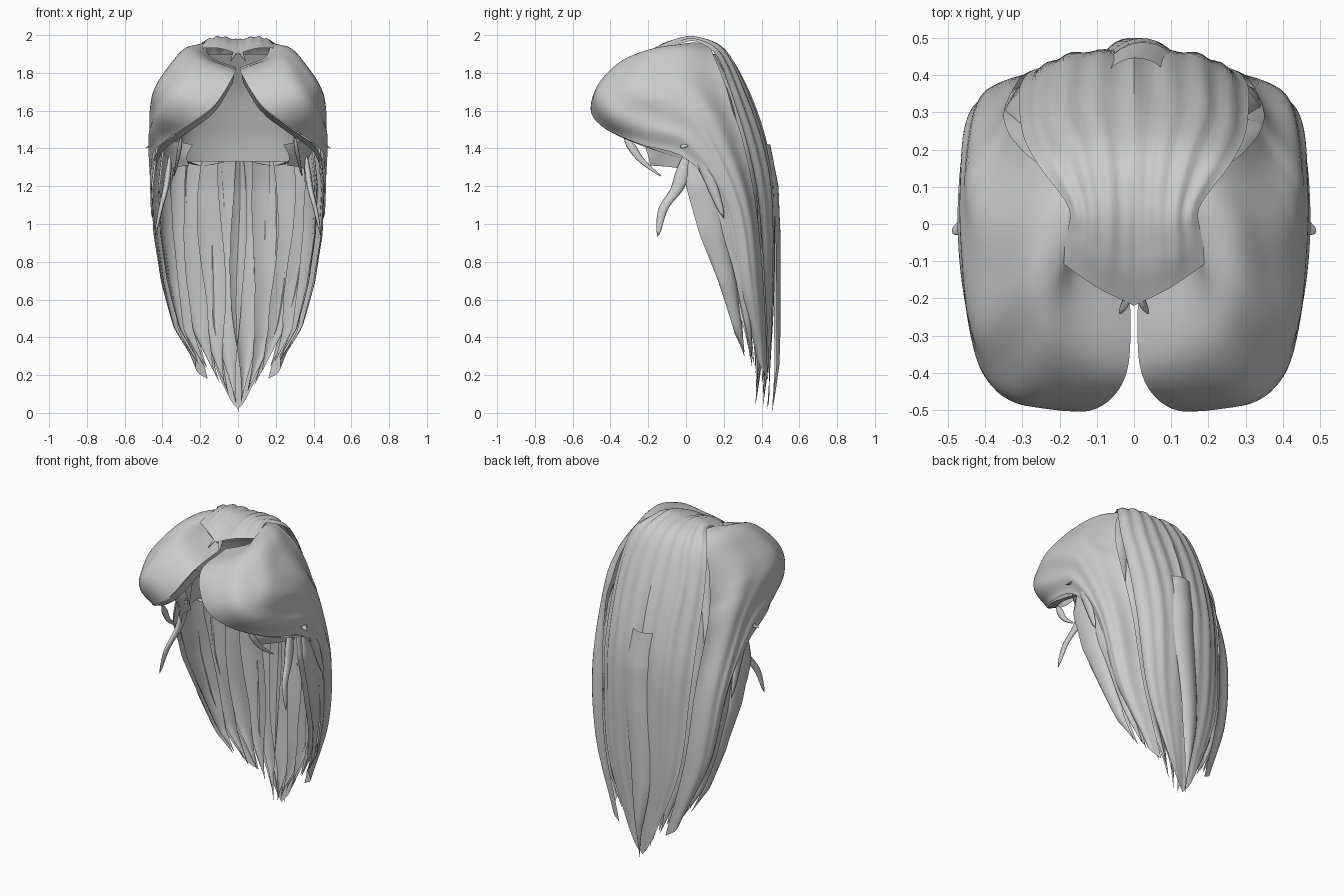
import bpy, bmesh, math, random
from mathutils import Vector

random.seed(4)
cube = bpy.data.objects.get("Cube")
if cube:
    bpy.data.objects.remove(cube, do_unlink=True)

grey = bpy.data.materials.new("hair grey")
grey.use_nodes = True
grey.diffuse_color = (0.6, 0.6, 0.6, 1)
grey.node_tree.nodes["Principled BSDF"].inputs["Base Color"].default_value = (0.6, 0.6, 0.6, 1)


def spline(points, t):
    """Smooth curve through the points, t from 0 to 1."""
    pts = [Vector(p) for p in points]
    n = len(pts) - 1
    i = min(int(t * n), n - 1)
    f = t * n - i
    b, c = pts[i], pts[i + 1]
    a = pts[i - 1] if i else b * 2 - c
    d = pts[i + 2] if i + 2 <= n else c * 2 - b
    return b + ((c - a) + (a * 2 - b * 5 + c * 4 - d) * f + (b * 3 - a - c * 3 + d) * f * f) * f / 2


def sheet(name, surface, nu, nv):
    """Grid of faces over surface(u, v)."""
    bm = bmesh.new()
    rows = [[bm.verts.new(surface(i / nu, j / nv)) for j in range(nv + 1)] for i in range(nu + 1)]
    for r, s in zip(rows, rows[1:]):
        for j in range(nv):
            bm.faces.new((r[j], r[j + 1], s[j + 1], s[j]))
    bmesh.ops.remove_doubles(bm, verts=bm.verts, dist=0.0005)
    bmesh.ops.recalc_face_normals(bm, faces=bm.faces)
    mesh = bpy.data.meshes.new(name)
    bm.to_mesh(mesh)
    bm.free()
    mesh.materials.append(grey)
    for p in mesh.polygons:
        p.use_smooth = True
    ob = bpy.data.objects.new(name, mesh)
    bpy.context.collection.objects.link(ob)


def pair(name, surface, nu, nv):
    """The same sheet on both sides."""
    for side, sx in (("left", 1), ("right", -1)):
        sheet(f"{name}_{side}", lambda u, v: Vector((sx, 1, 1)) * surface(u, v), nu, nv)


def loft(strands, ripple=0.0):
    """Surface across a row of strands, with shallow grooves along the hair."""
    def surface(u, v):
        p = spline([spline(s, v) for s in strands], u)
        groove = ripple * math.sin(u * 23 + v * 3) * math.sin(math.pi * v)
        return p + Vector((p.x, p.y, 0.5)) * groove
    return surface


def wisp(path, width):
    """Tapered lens-shaped strand."""
    def surface(u, v):
        p = spline(path, v)
        r = width * math.sqrt(max(0, 1 - v)) * min(1, 0.4 + 3 * v)
        a = u * math.tau
        return p + Vector((0.45 * r * math.cos(a), r * math.sin(a), 0))
    return surface


# Outline of the long hair: height, half width, back y, front edge y
OUTLINE = [(1.97, 0.18, 0.10, -0.02), (1.9, 0.26, 0.17, -0.02), (1.7, 0.35, 0.29, 0.02),
           (1.45, 0.42, 0.38, 0.02), (1.2, 0.45, 0.43, 0.0), (0.95, 0.44, 0.44, 0.07),
           (0.7, 0.40, 0.44, 0.17), (0.45, 0.34, 0.44, 0.25), (0.25, 0.23, 0.44, 0.30),
           (0.0, 0.05, 0.42, 0.36)]


def shell(a, z, scale=1.0):
    """Point on the hair shell; a is 0 at the back and 1 or -1 at the front edges."""
    z = min(max(z, 0), OUTLINE[0][0])
    for hi, lo in zip(OUTLINE, OUTLINE[1:]):
        if z >= lo[0]:
            f = (hi[0] - z) / (hi[0] - lo[0])
            w, yb, yf = (h + (l - h) * f for h, l in zip(hi[1:], lo[1:]))
            break
    ang = a * math.pi / 2
    c = max(0, math.cos(ang)) ** 0.75
    return Vector((w * scale * math.sin(ang), yf + (yb - yf) * c - (1 - scale) * 0.5 * c, z))


def lock(a0, half, top, tip, scale, lean):
    """Long broad lock with a rounded section, narrowing late to a point."""
    def surface(u, v):
        z = top + (tip - top) * v
        s = u * 2 - 1
        taper = 1 if v < 0.66 else max(0, 1 - ((v - 0.66) / 0.34) ** 1.9)
        a = a0 + s * half * taper + 0.03 * math.sin(v * 7 + a0 * 9)
        a = max(-1.05, min(1.05, a))
        return shell(a, z, scale + (0.05 * (1 - s * s) + lean * s) * taper - 0.03)
    return surface


# Long locks in two layers, with a raised ridge lock down the middle of the back
for layer, count, half, top, scale in (("outer", 6, 0.12, 1.9, 1.0), ("under", 5, 0.15, 1.55, 0.92)):
    for i in range(count):
        a0 = (i + 0.5) / count
        tip = 0.03 + 0.3 * a0
        start = top if a0 < 0.6 else 1.5
        for side, sx in (("left", 1), ("right", -1)):
            sheet(f"{layer}_lock_{i + 1}_{side}",
                  lock(sx * a0, half, start, tip + random.uniform(-0.02, 0.04), scale, sx * 0.03), 10, 40)
sheet("middle_back_lock", lock(0, 0.1, 1.42, 0.0, 1.1, 0.01), 8, 40)

# Inner scalp, ending at the nape
sheet("inner_scalp", lambda u, v: shell(u * 2 - 1, 1.9 - 0.57 * v, 0.8), 24, 12)

# Crown cap, parted in the middle, its locks running down the back to the tips
crown = [[(0, -0.22, 1.9), (0, -0.1, 1.95), (0, 0.05, 1.975), (0, 0.2, 1.92), (0, 0.33, 1.7),
          (0, 0.43, 1.4), (0, 0.465, 1.1), (0, 0.465, 0.6), (0, 0.43, 0.02)],
         [(0.1, -0.17, 1.93), (0.1, -0.07, 1.975), (0.1, 0.05, 1.99), (0.13, 0.2, 1.92), (0.17, 0.31, 1.7),
          (0.17, 0.41, 1.4), (0.17, 0.455, 1.1), (0.15, 0.455, 0.6), (0.04, 0.44, 0.07)],
         [(0.2, -0.1, 1.93), (0.18, -0.02, 1.96), (0.18, 0.05, 1.97), (0.26, 0.16, 1.9), (0.3, 0.24, 1.7),
          (0.31, 0.33, 1.4), (0.3, 0.385, 1.1), (0.25, 0.42, 0.6), (0.09, 0.44, 0.17)]]
pair("crown_cap", loft(crown, 0.012), 18, 50)

# Swept fringe lobes from the parting round to the sides
fringe = [[(0.01, -0.14, 1.83), (0.02, -0.4, 1.79), (0.12, -0.5, 1.63), (0.26, -0.45, 1.52), (0.40, -0.25, 1.42), (0.45, 0, 1.34), (0.44, 0.2, 1.1)],
          [(0.14, -0.1, 1.88), (0.19, -0.34, 1.86), (0.29, -0.48, 1.7), (0.39, -0.41, 1.57), (0.45, -0.2, 1.49), (0.47, 0.02, 1.42), (0.45, 0.23, 1.1)],
          [(0.17, -0.06, 1.94), (0.27, -0.23, 1.91), (0.39, -0.33, 1.76), (0.44, -0.28, 1.67), (0.46, -0.1, 1.6), (0.465, 0.08, 1.48), (0.45, 0.27, 1.1)],
          [(0.17, 0.03, 1.96), (0.28, -0.04, 1.93), (0.36, -0.08, 1.84), (0.42, -0.04, 1.75), (0.445, 0.05, 1.66), (0.45, 0.16, 1.5), (0.42, 0.32, 1.1)],
          [(0.12, 0.13, 1.95), (0.21, 0.14, 1.91), (0.28, 0.18, 1.82), (0.32, 0.22, 1.71), (0.34, 0.25, 1.6), (0.35, 0.3, 1.45), (0.32, 0.37, 1.1)]]
rim = [fringe[0][1:6], [Vector(p) * 0.93 + Vector((0.01, 0.05, 0.08)) for p in fringe[0][1:6]]]
tails = []
for i, s in enumerate(fringe):
    x, y, z = s[-1]
    tails.append(s + [(x * 0.86, 0.16 + 0.68 * y, 0.65), (x * 0.5, 0.3 + 0.36 * y, 0.3 - 0.03 * i)])
pair("fringe_lobe", loft(tails, 0.01), 32, 56)
pair("fringe_rim", loft(rim), 3, 20)

# Temple flaps and nape tufts
flap = [[(0.24, -0.22, 1.42), (0.27, -0.2, 1.36), (0.26, -0.19, 1.31)],
        [(0.36, -0.12, 1.44), (0.34, -0.09, 1.37), (0.33, -0.07, 1.3)],
        [(0.42, 0.04, 1.42), (0.38, 0.04, 1.36), (0.36, 0.05, 1.28)]]
pair("temple_flap", loft(flap), 8, 6)
pair("nape_tuft", wisp([(0.32, 0.06, 1.35), (0.2, 0.15, 1.31), (0.06, 0.2, 1.33)], 0.04), 8, 10)

# Loose wisps at the cheeks, ears and crown
for name, path, width in (
        ("cheek_wisp", [(0.36, 0.0, 1.36), (0.38, -0.04, 1.2), (0.41, -0.12, 1.08), (0.44, -0.15, 0.93)], 0.045),
        ("fringe_wisp", [(0.3, -0.32, 1.46), (0.32, -0.24, 1.34), (0.34, -0.13, 1.25)], 0.03),
        ("side_wisp", [(0.44, 0.05, 1.42), (0.45, 0.12, 1.25), (0.455, 0.2, 1.03)], 0.05),
        ("ear_wisp", [(0.44, 0.06, 1.46), (0.46, 0.0, 1.42), (0.49, -0.02, 1.4)], 0.035),
        ("parting_wisp", [(0.01, -0.12, 1.93), (0.02, -0.2, 1.9), (0.04, -0.24, 1.86)], 0.03)):
    pair(name, wisp(path, width), 8, 14)
